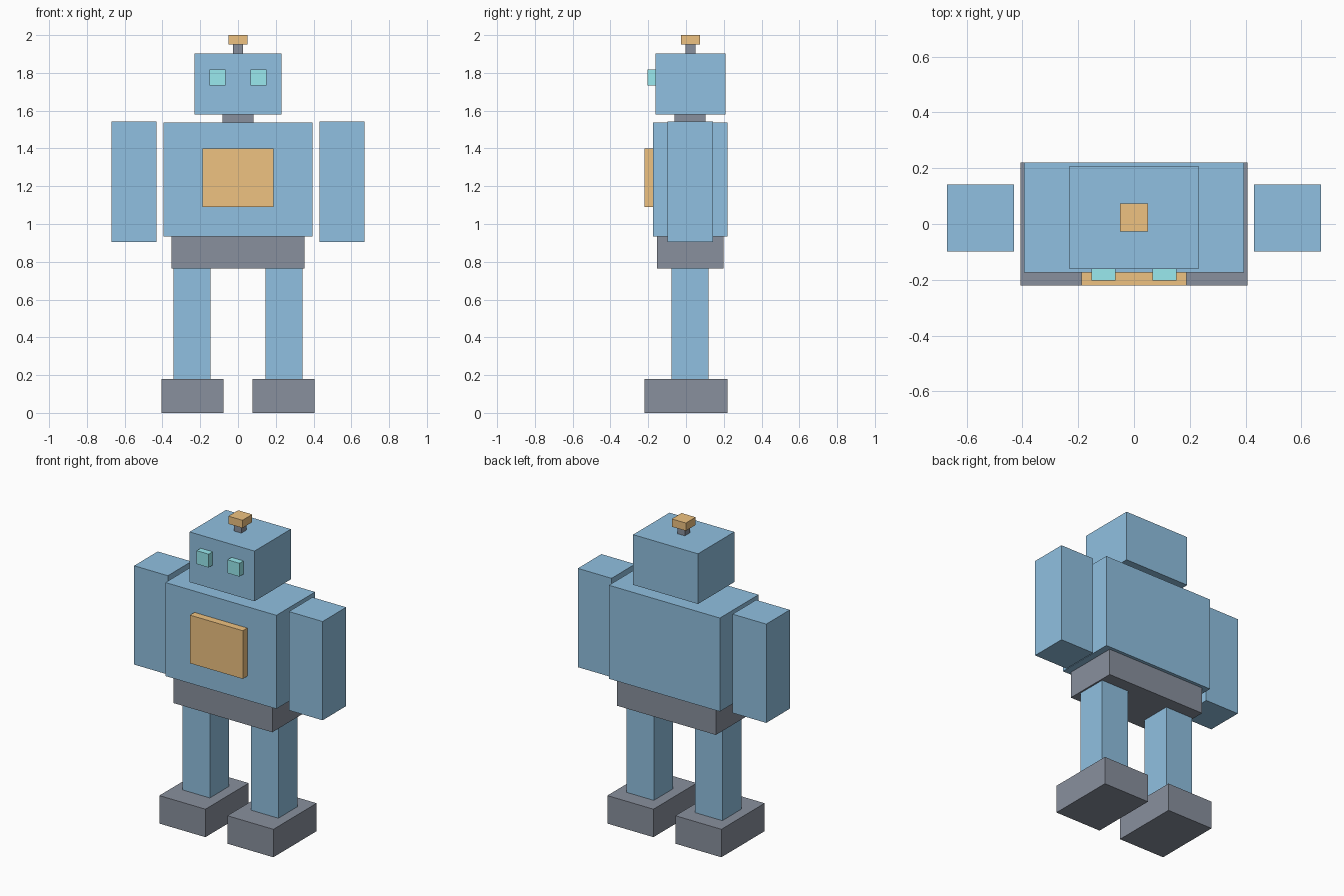
import bpy
import bmesh
from mathutils import Vector

if "Cube" in bpy.data.objects:
    bpy.data.objects.remove(bpy.data.objects["Cube"])


def material(name, rgb):
    m = bpy.data.materials.new(name)
    m.diffuse_color = (*rgb, 1.0)
    m.use_nodes = True
    m.node_tree.nodes["Principled BSDF"].inputs["Base Color"].default_value = m.diffuse_color
    return m


BLUE = material("blue_paint", (0.28, 0.53, 0.75))
DARK = material("dark_metal", (0.25, 0.28, 0.34))
ORANGE = material("orange_paint", (0.86, 0.54, 0.22))
CYAN = material("cyan_glow", (0.32, 0.82, 0.86))


def box(name, x, y, z, mat):
    """Axis-aligned box from (min, max) pairs."""
    lo, hi = (Vector(c) for c in zip(x, y, z))
    mesh = bpy.data.meshes.new(name)
    bm = bmesh.new()
    bmesh.ops.create_cube(bm, size=1.0)
    bmesh.ops.scale(bm, vec=hi - lo, verts=bm.verts)
    bm.to_mesh(mesh)
    bm.free()
    mesh.materials.append(mat)
    obj = bpy.data.objects.new(name, mesh)
    obj.location = (lo + hi) / 2
    bpy.context.collection.objects.link(obj)
    return obj


def centred(name, half_x, y, z, mat):
    return box(name, (-half_x, half_x), y, z, mat)


def pair(name, x, y, z, mat):
    """Matching boxes on both sides of x = 0."""
    box("left_" + name, x, y, z, mat)
    box("right_" + name, (-x[1], -x[0]), y, z, mat)


# Lower body
pair("foot", (0.078, 0.406), (-0.22, 0.22), (0.0, 0.18), DARK)
pair("leg", (0.146, 0.342), (-0.078, 0.119), (0.18, 0.765), BLUE)
centred("pelvis", 0.352, (-0.154, 0.199), (0.765, 0.935), DARK)

# Torso, chest panel and arms
centred("torso", 0.395, (-0.174, 0.22), (0.935, 1.537), BLUE)
centred("chest_panel", 0.188, (-0.22, -0.174), (1.09, 1.40), ORANGE)
pair("arm", (0.431, 0.671), (-0.098, 0.142), (0.906, 1.542), BLUE)

# Neck, head and eyes
centred("neck", 0.081, (-0.06, 0.102), (1.537, 1.579), DARK)
centred("head", 0.231, (-0.162, 0.208), (1.579, 1.902), BLUE)
pair("eye", (0.067, 0.152), (-0.203, -0.162), (1.732, 1.818), CYAN)

# Antenna
centred("antenna_stem", 0.026, (-0.003, 0.049), (1.902, 1.95), DARK)
centred("antenna_tip", 0.05, (-0.026, 0.073), (1.95, 2.0), ORANGE)
